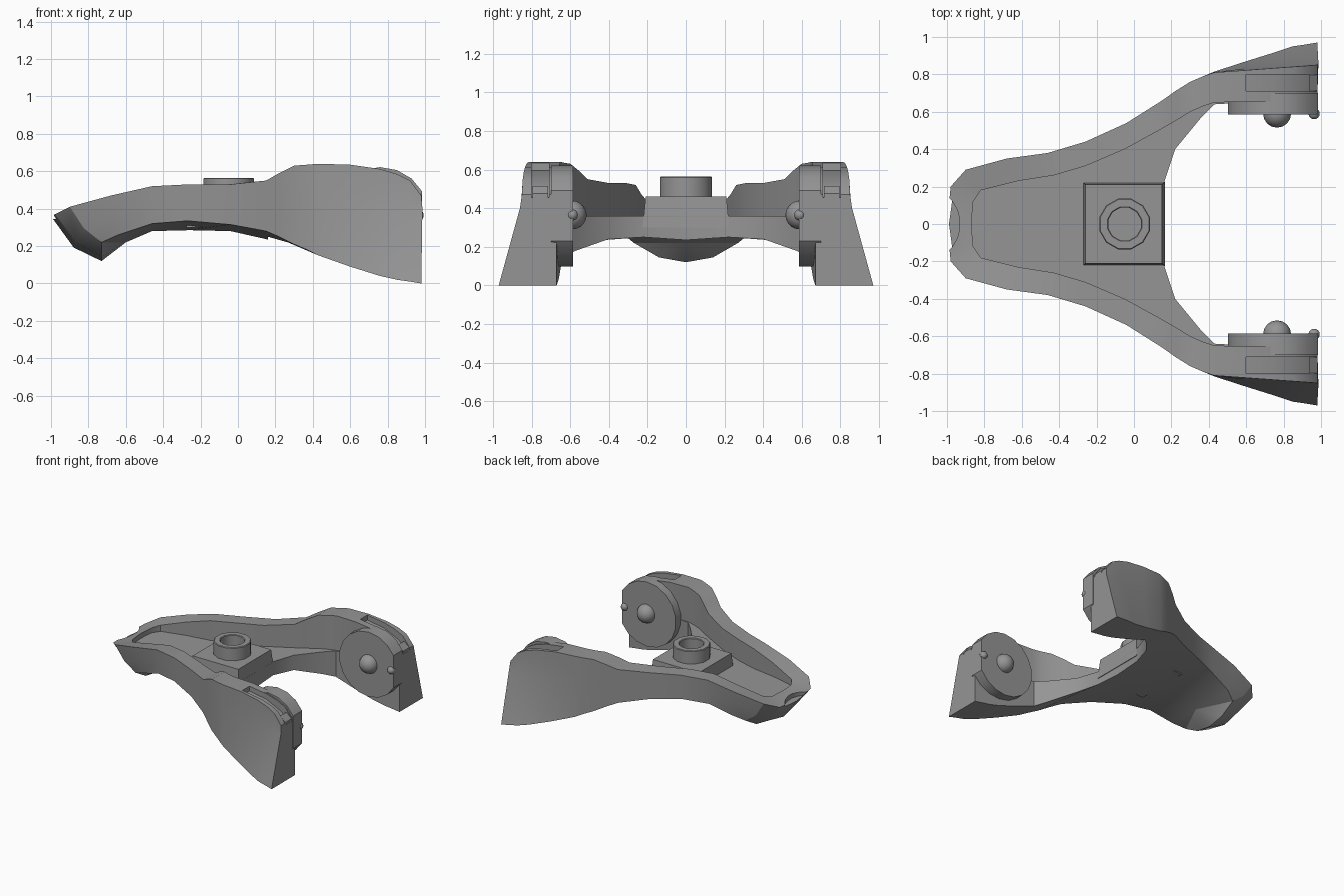
import bpy, bmesh, math
from mathutils import Vector

cube = bpy.data.objects.get("Cube")
if cube:
    bpy.data.objects.remove(cube)

grey = bpy.data.materials.new("mid_grey")
grey.use_nodes = True
grey.diffuse_color = (0.3, 0.3, 0.3, 1)
grey.node_tree.nodes["Principled BSDF"].inputs["Base Color"].default_value = (0.3, 0.3, 0.3, 1)


def make_object(name, bm, mirror=False):
    bmesh.ops.recalc_face_normals(bm, faces=bm.faces[:])
    mesh = bpy.data.meshes.new(name)
    bm.to_mesh(mesh)
    bm.free()
    mesh.materials.append(grey)
    ob = bpy.data.objects.new(name, mesh)
    bpy.context.collection.objects.link(ob)
    if mirror:
        mod = ob.modifiers.new("mirror", "MIRROR")
        mod.use_axis = (False, True, False)
        apply(ob, mod)
    return ob


def activate(ob):
    for other in bpy.context.selected_objects:
        other.select_set(False)
    ob.select_set(True)
    bpy.context.view_layer.objects.active = ob


def apply(ob, mod):
    activate(ob)
    bpy.ops.object.modifier_apply(modifier=mod.name)


def smooth(ob, angle=30):
    activate(ob)
    bpy.ops.object.shade_smooth_by_angle(angle=math.radians(angle))


def loft(name, rings, mirror=False):
    """Closed solid from a stack of equal rings."""
    bm = bmesh.new()
    rows = [[bm.verts.new(p) for p in ring] for ring in rings]
    n = len(rows[0])
    for a, b in zip(rows, rows[1:]):
        for i in range(n):
            bm.faces.new((a[i], a[(i + 1) % n], b[(i + 1) % n], b[i]))
    bm.faces.new(rows[0])
    bm.faces.new(rows[-1])
    return make_object(name, bm, mirror)


def side_prism(name, profile, y0, y1):
    """Side-on (x, z) profile extruded across y, on both arms."""
    return loft(name, [[(x, y, z) for x, z in profile] for y in (y0, y1)], True)


def circle(radius, sides, cx=0, cy=0):
    step = math.tau / sides
    return [(cx + radius * math.cos((i + 0.5) * step),
             cy + radius * math.sin((i + 0.5) * step)) for i in range(sides)]


def cut(ob, cutter):
    mod = ob.modifiers.new("cut", "BOOLEAN")
    mod.operation = "DIFFERENCE"
    mod.solver = "EXACT"
    mod.object = cutter
    apply(ob, mod)
    bpy.data.objects.remove(cutter)


# Frame guide lines from nose to arm ends: outer top, outer bottom, rim, inner bottom
outer_top = [(-1, 0, .36), (-.98, .2, .37), (-.9, .29, .41), (-.68, .35, .47),
             (-.46, .38, .52), (-.26, .44, .53), (-.04, .54, .53), (.15, .66, .55),
             (.22, .71, .59), (.3, .76, .63), (.37, .79, .635), (.43, .81, .64)]
outer_low = [(-.73, 0, .12), (-.73, .14, .145), (-.73, .27, .22), (-.64, .32, .26),
             (-.46, .36, .32), (-.27, .43, .335), (-.04, .54, .315), (.15, .66, .28),
             (.22, .71, .25), (.3, .76, .21), (.37, .79, .18), (.43, .815, .15)]
rim = [(-.87, 0), (-.86, .12), (-.82, .18), (-.62, .23), (-.43, .26), (-.26, .31),
       (-.05, .4), (.15, .51), (.22, .55), (.3, .6), (.37, .63), (.43, .65)]
inner_low = [(-.6, 0, .22)] * 4 + [(-.46, 0, .28), (-.26, 0, .285), (-.04, 0, .28),
             (.16, 0, .235), (.16, .22, .25), (.22, .4, .24), (.36, .57, .18), (.43, .64, .15)]

# Arm stations: x, top height, outer bottom y, bottom height
for x, top, flare, low in [(.6, .635, .87, .09), (.76, .612, .92, .04), (.85, .585, .95, .02),
                           (.92, .55, .96, .01), (.98, .47, .97, 0)]:
    t = (x - .43) / .55
    outer_top.append((x, .81 + .04 * t, top))
    outer_low.append((x, flare, low))
    rim.append((x, .65 + .01 * t))
    inner_low.append((x, .64 + .03 * t, low))

# Frame: half shell lofted along the guides, then mirrored
FLOOR, TAIL = .36, 7
bm = bmesh.new()
rows = []
for k, (c, b, d, a) in enumerate(zip(outer_top, outer_low, rim, inner_low)):
    if k > 11:
        mid = Vector((c[0] + .006, c[1] + .01, .4))
    else:
        mid = Vector(c).lerp(Vector(b), .45)
        mid.z -= max(0, .06 - .015 * k)
    ring = [a, b, mid, c, (d[0], d[1], max(c[2], .4)),
            (d[0], d[1], FLOOR), (a[0], a[1], FLOOR)]
    rows.append([bm.verts.new(p) for p in ring])
for k, (p, q) in enumerate(zip(rows, rows[1:])):
    for i in range(7 if k >= TAIL else 6):
        j = (i + 1) % 7
        bm.faces.new((p[i], p[j], q[j], q[i]))
bm.faces.new(rows[-1])
bmesh.ops.remove_doubles(bm, verts=bm.verts[:], dist=1e-4)
frame = make_object("frame", bm, True)

# Slots over the arm tops and the nose notch
slot = [(.6, .7), (.6, .595), (.75, .57), (.88, .51), (.94, .46), (1.1, .44), (1.1, .7)]
cut(frame, side_prism("slot_cutter", slot, .71, .8))
notch = circle(.2, 24, -1.13, 0)
cut(frame, loft("notch_cutter", [[(x, y, z) for x, y in notch] for z in (.345, .6)]))
smooth(frame)

# Tabs at the slot ends
side_prism("slot_tab", [(.935, .44), (.98, .43), (.98, .475), (.935, .515)], .715, .795)

# Pivot hubs on the inner arm faces, flattened at the end
hub = [(min(x, .985), z) for x, z in circle(.262, 18, .76, .36)]
smooth(side_prism("pivot_hub", hub, .585, .7))

# Domed pins on the hubs
for name, x, radius in (("pivot_dome", .765, .075), ("small_pin", .963, .03)):
    bm = bmesh.new()
    bmesh.ops.create_uvsphere(bm, u_segments=16, v_segments=10, radius=radius)
    bmesh.ops.translate(bm, verts=bm.verts[:], vec=(x, .59, .365))
    smooth(make_object(name, bm, True), 60)


# Centre pad, slightly tapered
def pad_ring(grow, z):
    return [(-.26 - grow, -.21 - grow, z), (.15 + grow, -.21 - grow, z),
            (.15 + grow, .21 + grow, z), (-.26 - grow, .21 + grow, z)]


loft("centre_pad", [pad_ring(.015, .3), pad_ring(0, .46)])

# Hollow boss on the pad
boss = [(.14, .45), (.14, .56), (.135, .565), (.095, .565), (.09, .56), (.09, .47)]
smooth(loft("boss_ring", [[(x, y, z) for x, y in circle(r, 12, -.05, 0)] for r, z in boss]), 35)
